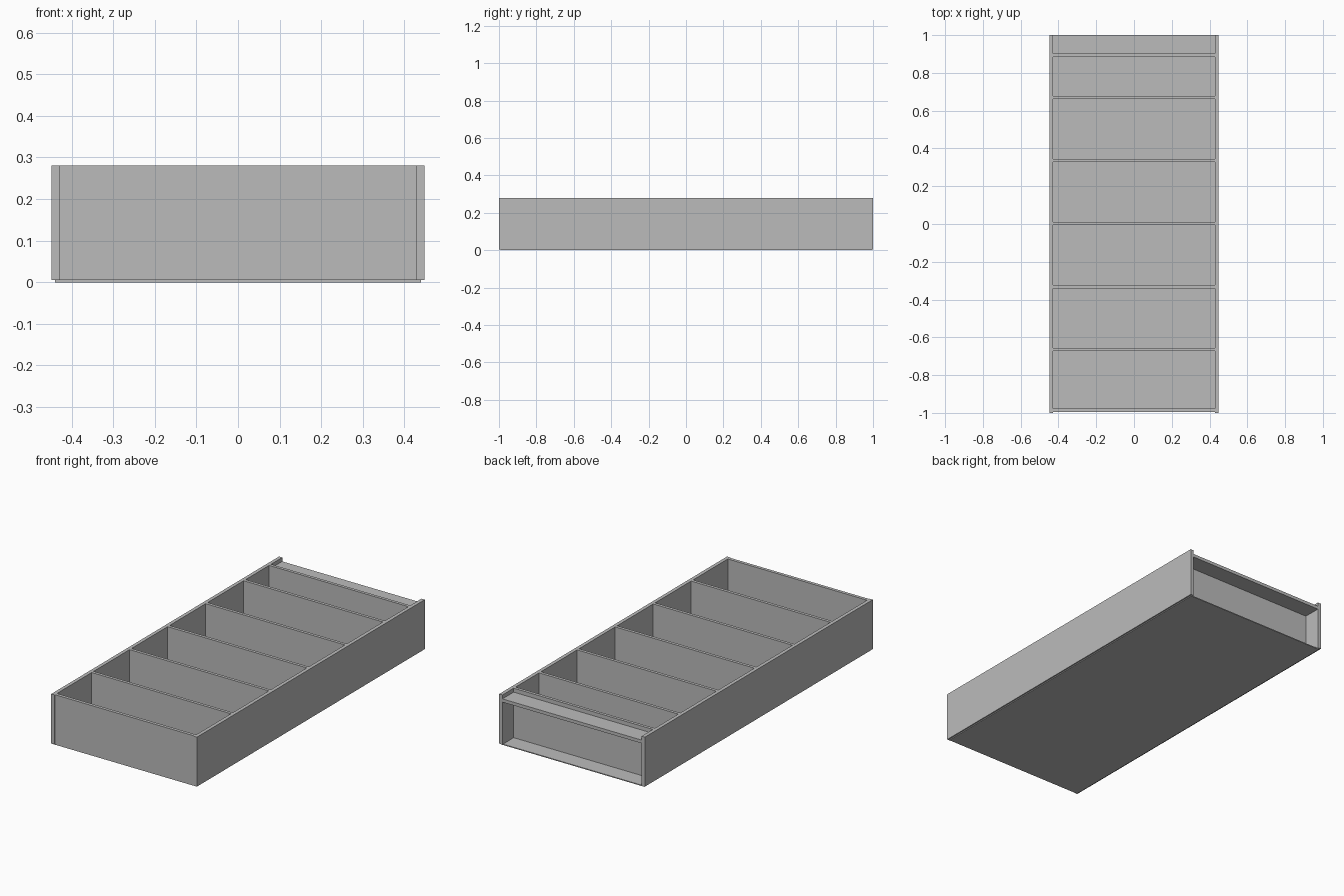
import bpy

if "Cube" in bpy.data.objects:
    bpy.data.objects.remove(bpy.data.objects["Cube"], do_unlink=True)

# One plain grey for the whole carcass
GREY = (0.5, 0.5, 0.5, 1.0)
grey = bpy.data.materials.new("plain grey")
grey.use_nodes = True
grey.diffuse_color = GREY
grey.node_tree.nodes["Principled BSDF"].inputs["Base Color"].default_value = GREY


def board(name, x, y, z):
    """Rectangular board spanning the given (low, high) ranges."""
    spans = (x, y, z)
    bpy.ops.mesh.primitive_cube_add(size=1, location=[(a + b) / 2 for a, b in spans])
    ob = bpy.context.object
    ob.name = name
    ob.scale = [b - a for a, b in spans]
    bpy.ops.object.transform_apply(location=False, rotation=False, scale=True)
    ob.data.materials.append(grey)
    return ob


HALF = 0.448           # half the outer width
INNER = 0.428          # inside faces of the side boards
HEIGHT = 0.28
BASE = 0.005           # thickness of the backing sheet
THICK = 0.017          # shelf thickness
inside = (-INNER, INNER)
full = (BASE, HEIGHT)

# Thin backing sheet, slightly inset from the outline
board("backing_sheet", (-HALF + 0.008, HALF - 0.008), (-0.992, 0.995), (0, BASE))

# Long side boards
board("left_side", (INNER, HALF), (-1, 1), full)
board("right_side", (-HALF, -INNER), (-1, 1), full)

# End board, set back a hair from the side ends
board("end_board", inside, (-0.996, -0.978), full)

# Shelves across the case
for i, y in enumerate((-0.665, -0.332, 0.002, 0.336, 0.67, 0.893)):
    board(f"shelf_{i + 1}", inside, (y - THICK / 2, y + THICK / 2), full)

# Recessed plinth board beyond the last shelf
board("plinth_board", inside, (0.893 + THICK / 2, 1), (0.24, 0.258))
